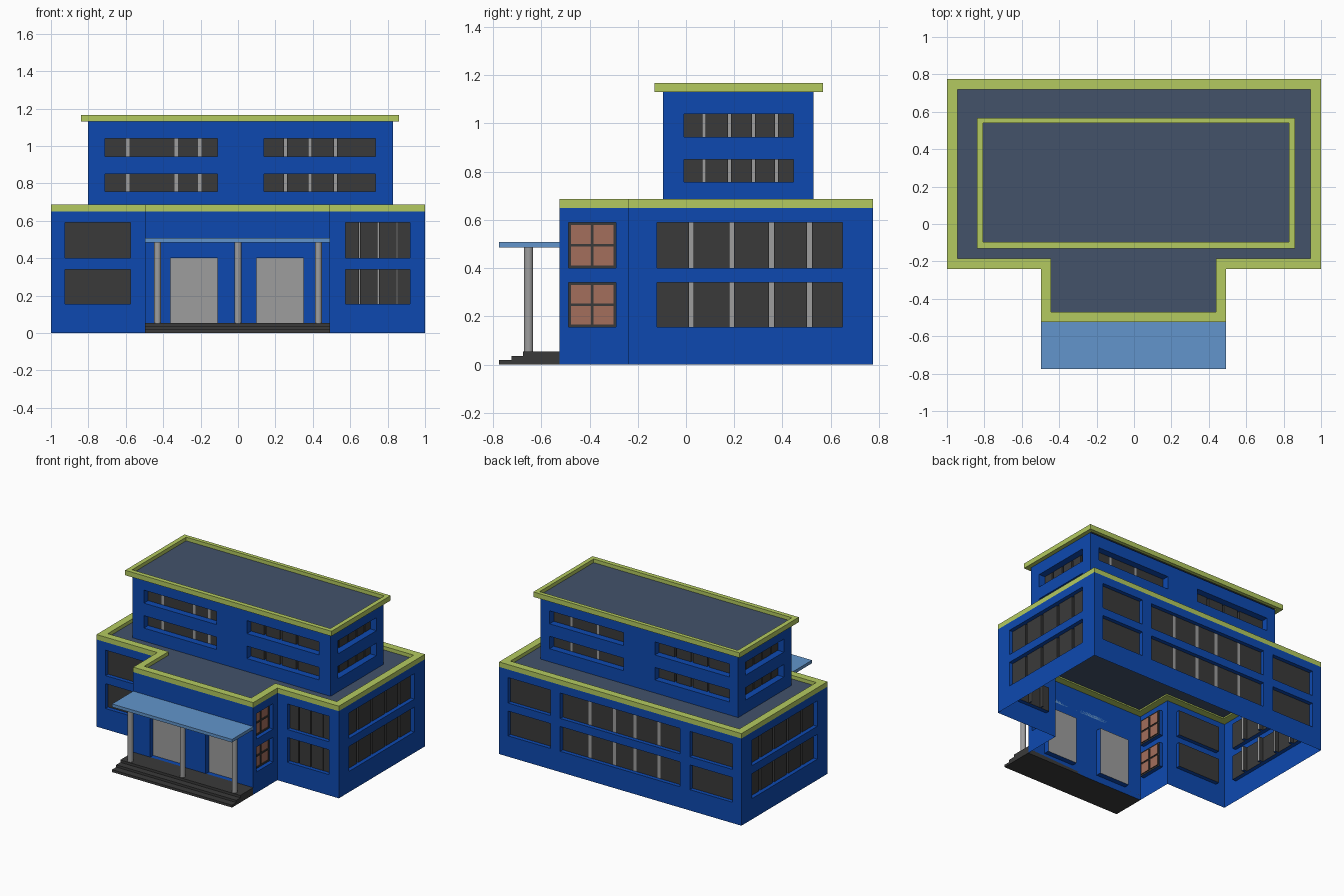
import bpy, bmesh, math

if "Cube" in bpy.data.objects:
    bpy.data.objects.remove(bpy.data.objects["Cube"])


def material(name, r, g, b):
    m = bpy.data.materials.new(name)
    lin = [((c / 255 + 0.055) / 1.055) ** 2.4 if c > 10 else c / 255 / 12.92 for c in (r, g, b)]
    m.diffuse_color = (*lin, 1)
    m.use_nodes = True
    m.node_tree.nodes["Principled BSDF"].inputs["Base Color"].default_value = m.diffuse_color
    return m


BLUE = material("wall blue", 13, 73, 176)
DARK = material("dark glass and stone", 58, 58, 58)
GREY = material("light grey", 158, 158, 158)
ORANGE = material("terracotta pane", 164, 110, 92)
GREEN = material("parapet green", 180, 202, 96)
SLATE = material("roof slate", 67, 82, 106)
SKY = material("canopy blue", 98, 149, 204)
WALL_MATS = [BLUE, DARK, GREY, ORANGE]


def finish(name, bm, mats):
    me = bpy.data.meshes.new(name)
    bm.to_mesh(me)
    bm.free()
    for m in mats:
        me.materials.append(m)
    ob = bpy.data.objects.new(name, me)
    bpy.context.collection.objects.link(ob)
    return ob


def box(name, x0, x1, y0, y1, z0, z1, mat):
    bm = bmesh.new()
    bmesh.ops.create_cube(bm, size=1)
    for v in bm.verts:
        v.co = ((x0 + x1) / 2 + v.co.x * (x1 - x0), (y0 + y1) / 2 + v.co.y * (y1 - y0),
                (z0 + z1) / 2 + v.co.z * (z1 - z0))
    return finish(name, bm, [mat])


def wall(name, p, q, z0, z1, rects):
    """Thin wall from p to q (outside on the right) with recessed rectangles.
    Each rect is (a0, a1, z0, z1, material index, depth), a = x or y."""
    ax = 0 if abs(q[0] - p[0]) > abs(q[1] - p[1]) else 1
    forward = q[ax] > p[ax]
    length = abs(q[ax] - p[ax])
    inward = (-(q[1] - p[1]) / length, (q[0] - p[0]) / length)
    A = sorted({round(a, 4) for a in [p[ax], q[ax]] + [v for r in rects for v in r[:2]]})
    Z = sorted({round(z, 4) for z in [z0, z1] + [v for r in rects for v in r[2:4]]})

    def cell(i, j):
        a, z = (A[i] + A[i + 1]) / 2, (Z[j] + Z[j + 1]) / 2
        hit = (0, 0.0)
        for r in rects:
            if r[0] < a < r[1] and r[2] < z < r[3]:
                hit = r[4:6]
        return hit

    bm = bmesh.new()

    def pt(a, z, d):
        co = [p[0] + inward[0] * d, p[1] + inward[1] * d, z]
        co[ax] = a
        return bm.verts.new(co)

    def quad(pts, mat, flip):
        f = bm.faces.new([pt(*c) for c in (reversed(pts) if flip else pts)])
        f.material_index = mat

    for i in range(len(A) - 1):
        for j in range(len(Z) - 1):
            m, d = cell(i, j)
            a, b, c, e = A[i], A[i + 1], Z[j], Z[j + 1]
            quad([(a, c, d), (b, c, d), (b, e, d), (a, e, d)], m, not forward)
            # reveals between cells of different depth
            if i + 2 < len(A):
                n, k = cell(i + 1, j)
                if k != d:
                    quad([(b, c, d), (b, c, k), (b, e, k), (b, e, d)], m if d < k else n, not forward)
            if j + 2 < len(Z):
                n, k = cell(i, j + 1)
                if k != d:
                    quad([(b, e, d), (b, e, k), (a, e, k), (a, e, d)], m if d < k else n, not forward)
    bmesh.ops.remove_doubles(bm, verts=bm.verts, dist=1e-5)
    return finish(name, bm, WALL_MATS)


def windows(a0, a1, rows, depth, strips=(), w=0.02, slot=0.0):
    """Dark panes in each row, with upright grey strips set back by slot."""
    out = []
    for z0, z1 in rows:
        out.append((a0, a1, z0, z1, 1, depth))
        out += [(s - w / 2, s + w / 2, z0, z1, 2, depth + slot) for s in strips]
    return out


def paned(a0, a1, rows, depth):
    """Dark frame with four terracotta panes."""
    out, t = [], 0.011
    ca = (a0 + a1) / 2
    for z0, z1 in rows:
        cz = (z0 + z1) / 2
        out.append((a0, a1, z0, z1, 1, depth))
        for l, r in ((a0 + t, ca - t / 2), (ca + t / 2, a1 - t)):
            for b, u in ((z0 + t, cz - t / 2), (cz + t / 2, z1 - t)):
                out.append((l, r, b, u, 3, depth + 0.006))
    return out


def band(name, outer, inner, z0, z1):
    """Parapet ring between two matching outlines."""
    bm = bmesh.new()
    loops = [[bm.verts.new((x, y, z)) for x, y in o]
             for o, z in ((outer, z0), (outer, z1), (inner, z1), (inner, z0))]
    n = len(outer)
    for k in range(4):
        a, b = loops[k], loops[(k + 1) % 4]
        for i in range(n):
            bm.faces.new((a[i], a[(i + 1) % n], b[(i + 1) % n], b[i]))
    return finish(name, bm, [GREEN])


def roof(name, outline, z):
    bm = bmesh.new()
    bm.faces.new([bm.verts.new((x, y, z)) for x, y in outline])
    return finish(name, bm, [SLATE])


def rect(x0, x1, y0, y1):
    return [(x0, y0), (x1, y0), (x1, y1), (x0, y1)]


def tee(x, y0, y1, bx0, bx1, by):
    return [(-x, y0), (bx0, y0), (bx0, by), (bx1, by), (bx1, y0), (x, y0), (x, y1), (-x, y1)]


# Lower storeys: T-shaped shell, open underneath
LOW = [(0.155, 0.34), (0.40, 0.59)]
D = 0.03
foot = tee(1, -0.24, 0.775, -0.497, 0.493, -0.525)
side = windows(-0.12, 0.65, LOW, D, (0.022, 0.19, 0.355, 0.513), 0.02, 0.03)
doors = [(-0.36, -0.11, 0.05, 0.40, 2, 0.04), (0.10, 0.35, 0.05, 0.40, 2, 0.04)]
back = (windows(-0.925, -0.575, LOW, D) + windows(0.575, 0.925, LOW, D)
        + windows(-0.495, 0.495, LOW, D, (-0.3, -0.1, 0.07, 0.27), 0.025))
lower = [
    ("front_left_wall", windows(-0.925, -0.575, LOW, D)),
    ("bay_left_wall", paned(-0.488, -0.29, LOW, D)),
    ("bay_front_wall", doors),
    ("bay_right_wall", paned(-0.488, -0.29, LOW, D)),
    ("front_right_wall", windows(0.575, 0.92, LOW, D, (0.65, 0.75, 0.85), 0.006, 0.03)),
    ("right_wall", side),
    ("back_wall", back),
    ("left_wall", side),
]
for i, (name, holes) in enumerate(lower):
    wall(name, foot[i], foot[(i + 1) % 8], 0, 0.65, holes)
inner = tee(0.945, -0.185, 0.72, -0.444, 0.438, -0.47)
band("lower_parapet", foot, inner, 0.65, 0.687)
roof("lower_roof", inner, 0.66)

# Upper storeys
UP = [(0.757, 0.85), (0.943, 1.04)]
U = 0.05
ufoot = rect(-0.802, 0.83, -0.095, 0.53)
ufront = (windows(-0.71, -0.11, UP, U, (-0.59, -0.33, -0.205), 0.018)
          + windows(0.14, 0.735, UP, U, (0.255, 0.385, 0.52), 0.016, 0.02))
uback = (windows(-0.73, -0.115, UP, U, (-0.52, -0.385, -0.25), 0.016, 0.02)
         + windows(0.145, 0.755, UP, U, (0.39, 0.61), 0.018))
uside = windows(-0.008, 0.445, UP, U, (0.075, 0.18, 0.28, 0.375), 0.012, 0.02)
for i, (name, holes) in enumerate([("upper_front_wall", ufront), ("upper_right_wall", uside),
                                   ("upper_back_wall", uback), ("upper_left_wall", uside)]):
    wall(name, ufoot[i], ufoot[(i + 1) % 4], 0.66, 1.13, holes)
uinner = rect(-0.806, 0.83, -0.097, 0.54)
band("upper_parapet", rect(-0.84, 0.862, -0.13, 0.568), uinner, 1.13, 1.167)
roof("upper_roof", uinner, 1.14)

# Entrance: steps, columns and canopy
for name, y, z0, z1 in (("lower_step", -0.775, 0, 0.018), ("middle_step", -0.725, 0.018, 0.035),
                        ("top_step", -0.677, 0.035, 0.053)):
    box(name, -0.497, 0.493, y, -0.525, z0, z1, DARK)
box("canopy", -0.497, 0.493, -0.775, -0.525, 0.485, 0.508, SKY)
for name, x in (("left_column", -0.43), ("middle_column", 0.0), ("right_column", 0.43)):
    bpy.ops.mesh.primitive_cylinder_add(vertices=24, radius=0.019, depth=0.434,
                                        location=(x, -0.653, 0.27))
    ob = bpy.context.object
    ob.name = name
    ob.data.materials.append(GREY)
    bpy.ops.object.shade_smooth_by_angle(angle=math.radians(40))
